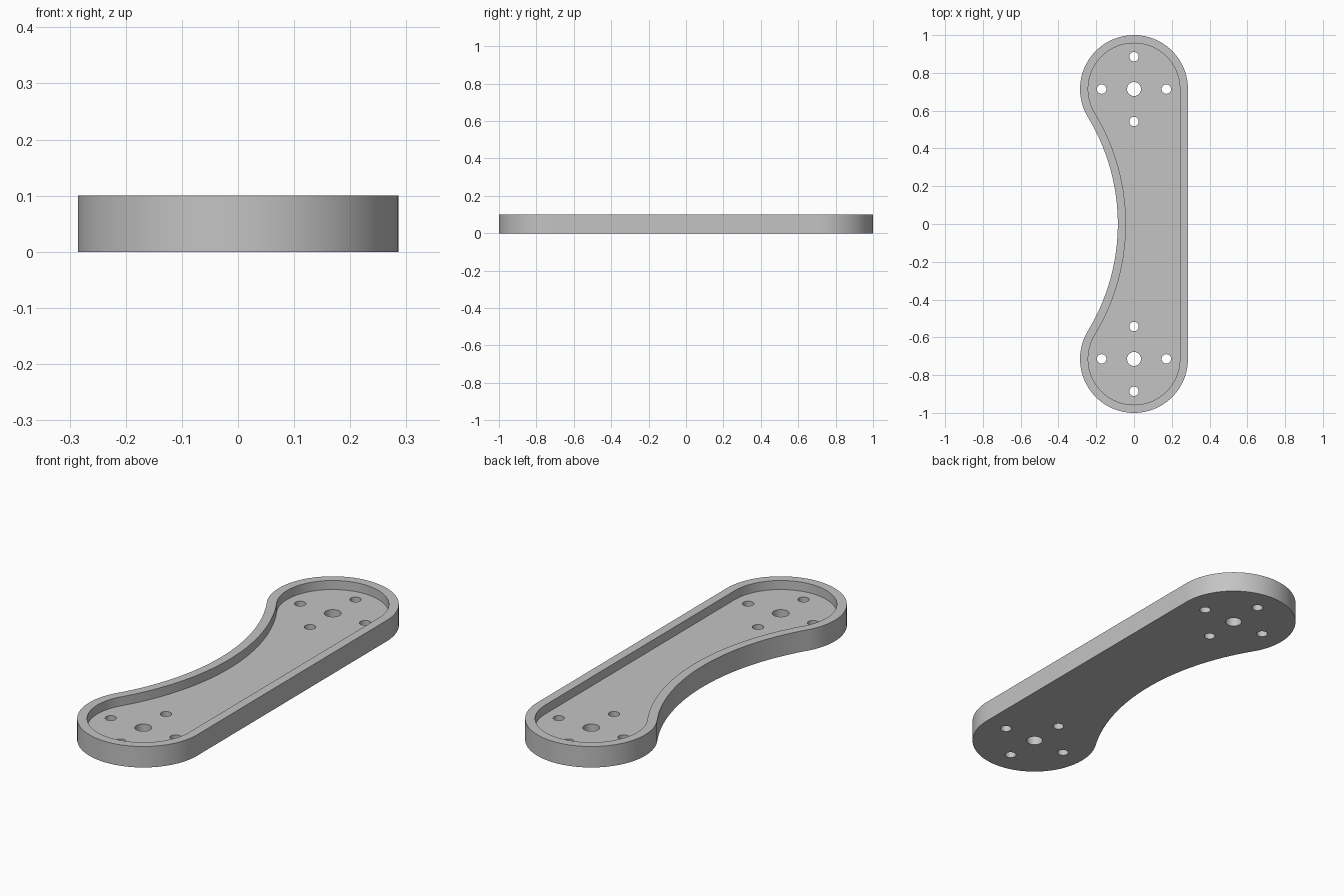
import bpy
import bmesh
from math import sin, cos, pi, atan2, hypot, radians

cube = bpy.data.objects.get("Cube")
if cube:
    bpy.data.objects.remove(cube, do_unlink=True)

# Main dimensions
END_Y = 0.7143      # centre of each rounded end
END_R = 0.2857      # radius of the rounded ends
WAIST = 0.0857      # distance from the centre line to the concave side
WALL = 0.043        # rim thickness
HEIGHT = 0.1
FLOOR = 0.057       # height of the pocket floor
BOLT_RING = 0.1714

# Concave arc, tangent to both rounded ends
gap = END_R - WAIST
ARC_X = (END_Y ** 2 - gap ** 2) / (2 * gap)
ARC_R = ARC_X - WAIST
TANGENT = atan2(END_Y, ARC_X)

grey = bpy.data.materials.new("grey")
grey.use_nodes = True
grey.diffuse_color = (0.55, 0.55, 0.55, 1)
grey.node_tree.nodes["Principled BSDF"].inputs["Base Color"].default_value = grey.diffuse_color


def arc(cx, cy, r, start, end, steps):
    angles = [start + (end - start) * i / steps for i in range(steps + 1)]
    return [(cx + r * cos(a), cy + r * sin(a)) for a in angles]


def outline(inset):
    """Arm outline, moved inwards by the inset."""
    r = END_R - inset
    back = arc(0, END_Y, r, 0, pi + TANGENT, 64)
    side = arc(-ARC_X, 0, ARC_R + inset, TANGENT, -TANGENT, 48)
    front = arc(0, -END_Y, r, pi - TANGENT, 2 * pi, 64)
    return back + side[1:-1] + front


def prism(name, points, z0, z1):
    bm = bmesh.new()
    base = bm.faces.new([bm.verts.new((x, y, z0)) for x, y in points])
    top = bmesh.ops.extrude_face_region(bm, geom=[base])["geom"]
    verts = [v for v in top if isinstance(v, bmesh.types.BMVert)]
    bmesh.ops.translate(bm, verts=verts, vec=(0, 0, z1 - z0))
    bmesh.ops.recalc_face_normals(bm, faces=bm.faces)
    mesh = bpy.data.meshes.new(name)
    bm.to_mesh(mesh)
    bm.free()
    mesh.materials.append(grey)
    obj = bpy.data.objects.new(name, mesh)
    bpy.context.collection.objects.link(obj)
    return obj


def cut(target, cutter):
    cutter.hide_render = True
    bpy.context.view_layer.objects.active = target
    mod = target.modifiers.new("cut", 'BOOLEAN')
    mod.operation = 'DIFFERENCE'
    mod.solver = 'EXACT'
    mod.object = cutter
    bpy.ops.object.modifier_apply(modifier=mod.name)
    bpy.data.objects.remove(cutter, do_unlink=True)


# Solid arm with a shallow pocket inside the rim
arm = prism("link_arm", outline(0), 0, HEIGHT)
cut(arm, prism("pocket_cutter", outline(WALL), FLOOR, HEIGHT * 2))

# Shaft hole and four bolt holes at each end
for end in (-END_Y, END_Y):
    holes = [(0, 0, 0.037)]
    holes += [(BOLT_RING * cos(k * pi / 2), BOLT_RING * sin(k * pi / 2), 0.025) for k in range(4)]
    for x, y, r in holes:
        circle = arc(x, end + y, r, 0, 2 * pi, 32)[:-1]
        cut(arm, prism("hole_cutter", circle, -HEIGHT, HEIGHT * 2))

# Smooth curved walls, sharp rims
bpy.ops.object.select_all(action='DESELECT')
arm.select_set(True)
bpy.context.view_layer.objects.active = arm
bpy.ops.object.shade_smooth_by_angle(angle=radians(30))
